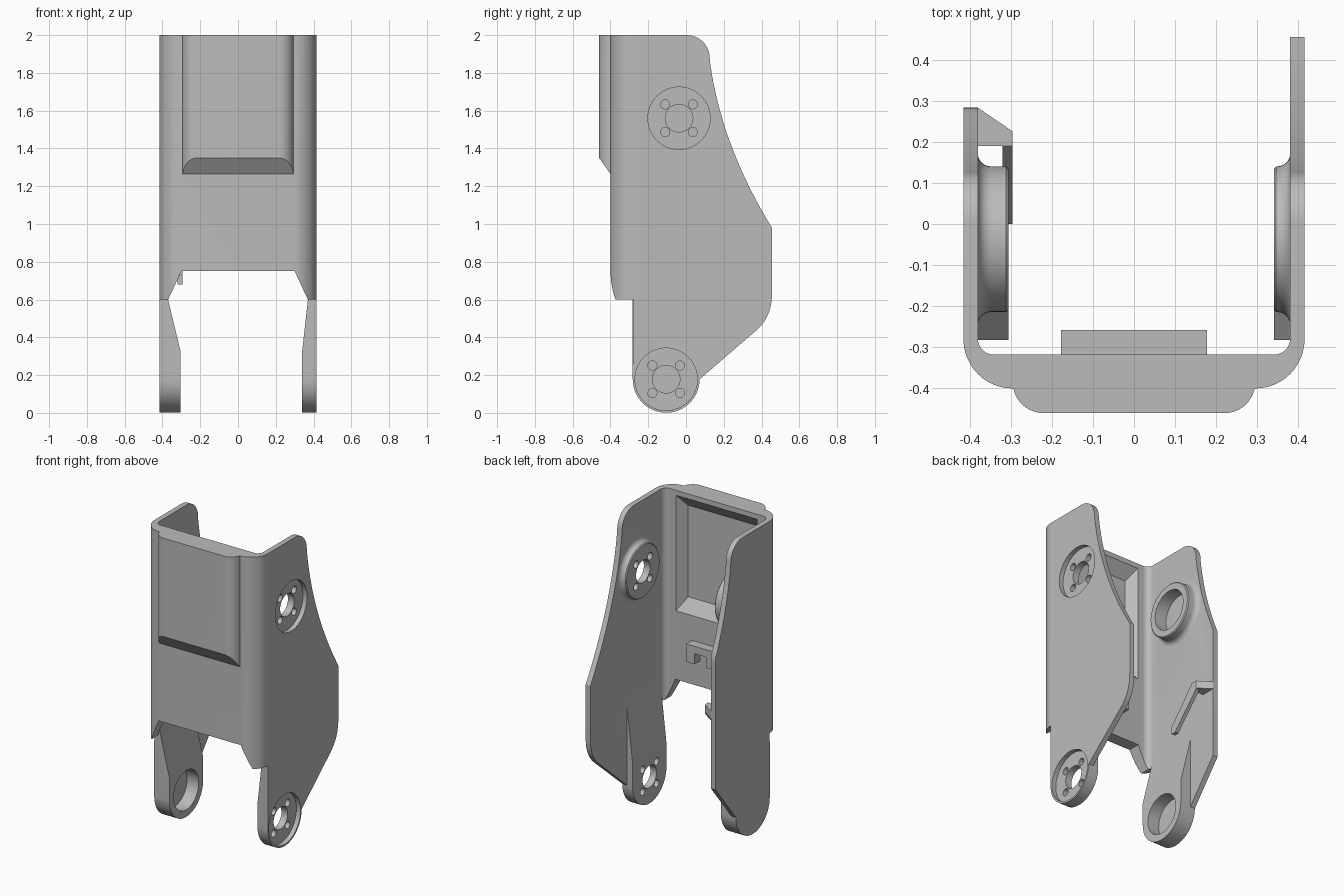
import bpy, bmesh
from math import sin, cos, pi, radians
from mathutils import Vector

if "Cube" in bpy.data.objects:
    bpy.data.objects.remove(bpy.data.objects["Cube"])

grey = bpy.data.materials.new("bracket_grey")
grey.use_nodes = True
GREY = (0.5, 0.5, 0.5, 1)
grey.diffuse_color = GREY
grey.node_tree.nodes["Principled BSDF"].inputs["Base Color"].default_value = GREY

OUT, IN, FRONT = 0.415, 0.38, -0.28     # plate faces and plate front edge
UPPER, LOWER = (-0.037, 1.56), (-0.105, 0.178)   # joint centres (y, z)
BOSS = 0.177


def arc(cx, cy, r, a0, a1, n=12):
    return [(cx + r * cos(radians(a0 + (a1 - a0) * i / n)),
             cy + r * sin(radians(a0 + (a1 - a0) * i / n))) for i in range(n + 1)]


def bezier(p0, p1, p2, n=16):
    a, b, c = Vector(p0), Vector(p1), Vector(p2)
    return [tuple(a * (1 - t) ** 2 + b * 2 * t * (1 - t) + c * t * t)
            for t in (i / n for i in range(n + 1))]


def finish(name, bm):
    bmesh.ops.remove_doubles(bm, verts=bm.verts, dist=1e-5)
    bmesh.ops.recalc_face_normals(bm, faces=bm.faces)
    mesh = bpy.data.meshes.new(name)
    bm.to_mesh(mesh)
    bm.free()
    mesh.materials.append(grey)
    obj = bpy.data.objects.new(name, mesh)
    bpy.context.collection.objects.link(obj)
    return obj


def loft(name, axis, ends):
    """Solid between two matching outlines, each given as (position, points)."""
    bm = bmesh.new()
    rings = []
    for pos, pts in ends:
        ring = []
        for p in pts:
            co = list(p)
            co.insert("xyz".index(axis), pos)
            ring.append(bm.verts.new(co))
        rings.append(ring)
        bm.faces.new(ring)
    n = len(rings[0])
    for i in range(n):
        j = (i + 1) % n
        bm.faces.new((rings[0][i], rings[0][j], rings[1][j], rings[1][i]))
    return finish(name, bm)


def prism(name, axis, pts, lo, hi):
    return loft(name, axis, [(lo, pts), (hi, pts)])


def revolve(name, centre, profile, n=64):
    """Turn (radius, x) points around the x direction through a joint centre."""
    bm = bmesh.new()
    rings = [[bm.verts.new((x, centre[0] + r * cos(2 * pi * i / n),
                            centre[1] + r * sin(2 * pi * i / n))) for i in range(n)]
             for r, x in profile]
    for a, b in zip(rings, rings[1:]):
        for i in range(n):
            j = (i + 1) % n
            bm.faces.new((a[i], a[j], b[j], b[i]))
    bm.faces.new(rings[0])
    bm.faces.new(rings[-1])
    return finish(name, bm)


def combine(target, tool, operation):
    mod = target.modifiers.new("combine", "BOOLEAN")
    mod.operation, mod.solver, mod.object = operation, "EXACT", tool
    bpy.context.view_layer.objects.active = target
    bpy.ops.object.modifier_apply(modifier=mod.name)
    bpy.data.objects.remove(tool)


def add(target, tool):
    combine(target, tool, "UNION")


def cut(target, tool):
    combine(target, tool, "DIFFERENCE")


def rect(a0, a1, b0, b1):
    return [(a0, b0), (a1, b0), (a1, b1), (a0, b1)]


# Front wall with rounded corners
half = arc(0.295, FRONT, 0.12, 0, -90)
inner = arc(0.34, FRONT + 0.002, 0.04, -90, 0)
outline = [(OUT, -0.2)] + half + [(-x, y) for x, y in reversed(half)] + [(-OUT, -0.2), (-IN, -0.2)]
outline += [(-x, y) for x, y in reversed(inner)] + inner + [(IN, -0.2)]
body = prism("bracket_body", "z", outline, 0.6, 2)
cut(body, prism("lower_notch", "y", [(-0.379, 0.58), (-0.3, 0.75), (0.3, 0.75), (0.379, 0.58)], -0.6, -0.21))

# Raised front panel with a sloping lower end
edge = [(0.295, -0.35)] + arc(0.22, -0.385, 0.075, -8, -90)
panel = prism("raised_panel", "z", edge + [(-x, y) for x, y in reversed(edge)], 1.2, 2)
cut(panel, prism("panel_slope", "x", [(-0.3, 1.123), (-0.3, 1.1), (-0.5, 1.1), (-0.5, 1.407)], -0.5, 0.5))
add(body, panel)

# Tapered pocket behind the raised panel
cut(body, loft("pocket", "y", [(-0.3, rect(-0.31, 0.31, 1.18, 1.99)),
                               (-0.38, rect(-0.25, 0.25, 1.285, 1.89))]))

# Side plates: the left one is deep, the right one is trimmed at the back
plate = [(FRONT, 2)] + arc(0.005, 1.88, 0.12, 90, 5)
plate += bezier((0.127, 1.86), (0.185, 1.42), (0.455, 0.98), 24)
plate += bezier((0.455, 0.63), (0.455, 0.51), (0.376, 0.44), 10)
plate += arc(*LOWER, BOSS, 0, -180, 32)
trimmed = [(min(y, 0.283), z) for y, z in plate]
add(body, prism("left_plate", "x", plate, IN, OUT))
add(body, prism("right_plate", "x", trimmed, -OUT, -IN))

# Joint bosses on the inner faces: round above, ramped leg below
for s, face, ramp_top in ((1, 0.34, 0.69), (-1, 0.305, 0.64)):
    fillet = [(BOSS + 0.032 * (1 - sin(a)), IN - 0.032 * (1 - cos(a)))
              for a in (pi / 2 * i / 6 for i in range(7))]
    profile = [(fillet[0][0], IN + 0.015)] + fillet + [(BOSS, face + 0.006), (BOSS - 0.006, face)]
    add(body, revolve("upper_boss", UPPER, [(r, s * x) for r, x in profile]))
    leg = arc(*LOWER, BOSS, 0, -180, 32) + [(FRONT - 0.002, 0.75), (LOWER[0] + BOSS, 0.75)]
    leg = prism("lower_boss", "x", leg, s * face, s * (IN + 0.015))
    slope = (IN - face) / (ramp_top - 0.33)
    ramp = [(face - 0.05, 0.33), (face, 0.33), (IN, ramp_top), (IN + 0.12 * slope, ramp_top + 0.12),
            (face - 0.05, ramp_top + 0.12)]
    cut(leg, prism("ramp", "y", [(s * x, z) for x, z in ramp], -0.5, 0.3))
    add(body, leg)

# Joint seats: recess with screw holes on the left, blind bore on the right
for centre in (UPPER, LOWER):
    cut(body, revolve("seat_recess", centre, [(0.165, 0.385), (0.165, 0.45)]))
    cut(body, revolve("axle_hole", centre, [(0.073, 0.3), (0.073, 0.45)], 48))
    for dy in (-0.073, 0.073):
        for dz in (-0.073, 0.073):
            spot = (centre[0] + dy, centre[1] + dz)
            cut(body, revolve("screw_hole", spot, [(0.024, 0.3), (0.024, 0.45)], 24))
    cut(body, revolve("blind_bore", centre, [(0.13, -0.2), (0.13, -0.39)]))

# Comb clip on the inside of the front wall
comb = [(-0.178, 1.04), (-0.178, 0.92), (-0.12, 0.92), (-0.12, 0.99), (-0.03, 0.99), (-0.03, 0.92)]
clip = prism("comb_clip", "y", comb + [(-x, z) for x, z in reversed(comb)], -0.33, -0.258)

# Cable hook on the inside of the right plate
hook = prism("cable_hook", "x", [(0, 0.68), (0.03, 0.68), (0.225, 0.89), (0.225, 0.95), (0.19, 0.95),
                                 (0, 0.73)], -0.32, -0.295)
lug = prism("hook_lug", "z", [(-0.39, 0.283), (-0.38, 0.283), (-0.295, 0.225), (-0.295, 0.19),
                              (-0.39, 0.19)], 0.9, 0.95)
add(hook, lug)

# Smooth curved faces, keep edges crisp
for obj in (body, clip, hook):
    bpy.ops.object.select_all(action="DESELECT")
    obj.select_set(True)
    bpy.context.view_layer.objects.active = obj
    bpy.ops.object.shade_smooth_by_angle(angle=radians(30))
